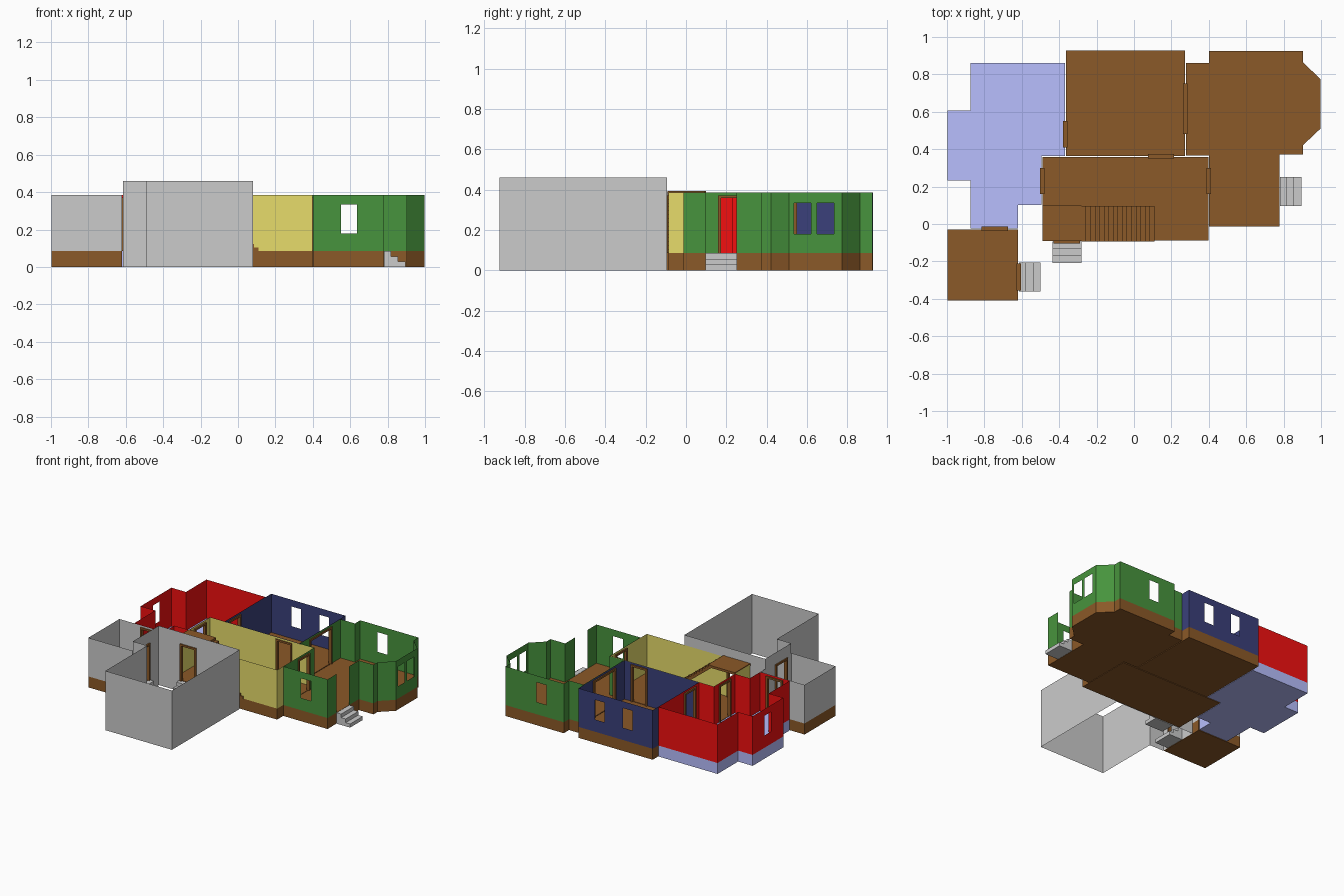
import bpy, bmesh
from mathutils import Vector

if "Cube" in bpy.data.objects:
    bpy.data.objects.remove(bpy.data.objects["Cube"])

FLOOR, TOP, GARAGE_TOP = 0.085, 0.385, 0.46

def mat(name, rgb):
    m = bpy.data.materials.new(name)
    m.diffuse_color = (*rgb, 1)
    m.use_nodes = True
    m.node_tree.nodes["Principled BSDF"].inputs["Base Color"].default_value = m.diffuse_color
    return m

BROWN = mat("brown_wood", (0.26, 0.10, 0.021))
GREEN = mat("green_wall", (0.064, 0.296, 0.047))
NAVY = mat("navy_wall", (0.043, 0.051, 0.197))
RED = mat("red_wall", (0.9, 0.005, 0.005))
LAVENDER = mat("lavender_floor", (0.48, 0.52, 1.0))
YELLOW = mat("yellow_wall", (0.80, 0.72, 0.147))

def finish(name, bm, material):
    me = bpy.data.meshes.new(name)
    bm.to_mesh(me)
    bm.free()
    if material:
        me.materials.append(material)
    ob = bpy.data.objects.new(name, me)
    bpy.context.collection.objects.link(ob)
    return ob

def add_prism(bm, pts, direction):
    """Closed solid: a flat outline swept along a direction."""
    d = Vector(direction)
    f = bm.faces.new([bm.verts.new(p) for p in pts])
    r = bmesh.ops.extrude_face_region(bm, geom=[f], use_keep_orig=True)
    bmesh.ops.translate(bm, verts=[v for v in r["geom"] if isinstance(v, bmesh.types.BMVert)], vec=d)
    bmesh.ops.recalc_face_normals(bm, faces=bm.faces)

def add_box(bm, x0, x1, y0, y1, z0, z1):
    add_prism(bm, [(x0, y0, z0), (x1, y0, z0), (x1, y1, z0), (x0, y1, z0)], (0, 0, z1 - z0))

def inset(poly, d):
    """Shrink a counter-clockwise outline so neighbouring walls do not coincide."""
    out, n = [], len(poly)
    for i in range(n):
        a, b, c = (Vector(poly[(i + k) % n]) for k in (-1, 0, 1))
        u, v = (b - a).normalized(), (c - b).normalized()
        nu, nv = Vector((-u.y, u.x)), Vector((-v.y, v.x))
        out.append(b + (nu + nv) * d / (1 + nu.dot(nv)))
    return out

# Openings cut every wall they cross: x0, x1, y0, y1, z0, z1
openings = []
W0, W1 = 0.18, 0.333
for x0, x1, y in ((0.05, 0.13, 0.925), (-0.19, -0.11, 0.925),
                  (0.55, 0.635, 0.925), (0.55, 0.635, -0.015)):
    openings.append((x0, x1, y - 0.02, y + 0.02, W0, W1))
for y0, y1, x in ((0.535, 0.62, 0.997), (0.65, 0.735, 0.997), (0.38, 0.465, -0.997)):
    openings.append((x - 0.02, x + 0.02, y0, y1, W0, W1))
openings.append((0.76, 0.80, 0.097, 0.25, FLOOR, TOP))  # full-height porch gap

# Door frames: two jambs and a head
def door(name, axis, c, a, b, top=0.372, w=0.014, dep=0.012):
    bm = bmesh.new()
    for s0, s1, z0, z1 in ((a, a + w, FLOOR, top), (b - w, b, FLOOR, top),
                           (a + w, b - w, top - w, top)):
        r = (c - dep, c + dep, s0, s1) if axis == "x" else (s0, s1, c - dep, c + dep)
        add_box(bm, *r, z0, z1)
    finish(name, bm, BROWN)
    r = (c - 0.02, c + 0.02, a, b) if axis == "x" else (a, b, c - 0.02, c + 0.02)
    openings.append((*r, FLOOR, top))

door("door_frame_kitchen_dining", "x", -0.367, 0.41, 0.55)
door("door_frame_dining_living", "x", 0.275, 0.48, 0.75)
door("door_frame_hall_dining", "y", 0.362, 0.075, 0.215)
door("door_frame_hall_kitchen", "x", -0.49, 0.16, 0.30)
door("door_frame_hall_living", "x", 0.40, 0.16, 0.30)
door("door_frame_kitchen_laundry", "y", -0.025, -0.815, -0.675)
door("door_frame_laundry_garage", "x", -0.617, -0.355, -0.21)
door("door_frame_hall_garage", "y", -0.092, -0.43, -0.29)

# Thin walls as quads gridded around the openings
def walls(name, poly, material, z0, z1):
    bm = bmesh.new()
    for p, q in zip(poly, list(poly[1:]) + [poly[0]]):
        p, q = Vector(p), Vector(q)
        d = q - p
        k = 0 if abs(d.x) >= abs(d.y) else 1
        o = 1 - k
        mid = (p[o] + q[o]) / 2
        lo, hi = sorted((p[k], q[k]))
        hits = [h for h in openings if h[2 * o] < mid < h[2 * o + 1]
                and h[2 * k] >= lo and h[2 * k + 1] <= hi]
        ts = sorted({0.0, 1.0} | {(h[2 * k + e] - p[k]) / d[k] for h in hits for e in (0, 1)})
        zs = sorted({z0, z1} | {h[4 + e] for h in hits for e in (0, 1)})
        for t0, t1 in zip(ts, ts[1:]):
            for a, b in zip(zs, zs[1:]):
                s, z = p[k] + d[k] * (t0 + t1) / 2, (a + b) / 2
                if any(h[2 * k] < s < h[2 * k + 1] and h[4] < z < h[5] for h in hits):
                    continue
                m, n = p + d * t0, p + d * t1
                bm.faces.new([bm.verts.new(c) for c in
                              ((*m, a), (*n, a), (*n, b), (*m, b))])
    bmesh.ops.remove_doubles(bm, verts=bm.verts, dist=1e-5)
    finish(name, bm, material)

def rect(x0, x1, y0, y1):
    return [(x0, y0), (x1, y0), (x1, y1), (x0, y1)]

# Rooms: foundation slab plus coloured walls
living = [(0.40, -0.015), (0.78, -0.015), (0.78, 0.37), (0.905, 0.37), (0.905, 0.42),
          (1.0, 0.51), (1.0, 0.775), (0.905, 0.865), (0.905, 0.927), (0.40, 0.927),
          (0.40, 0.862), (0.277, 0.862), (0.277, 0.365), (0.40, 0.365)]
kitchen = [(-0.875, -0.025), (-0.617, -0.025), (-0.617, 0.10), (-0.492, 0.10),
           (-0.492, 0.362), (-0.366, 0.362), (-0.366, 0.862), (-0.875, 0.862),
           (-0.875, 0.61), (-1.0, 0.61), (-1.0, 0.23), (-0.875, 0.23)]
rooms = [
    ("dining", rect(-0.366, 0.275, 0.362, 0.93), NAVY, BROWN),
    ("living", living, GREEN, BROWN),
    ("hall", rect(-0.492, 0.40, -0.09, 0.36), YELLOW, BROWN),
    ("kitchen", kitchen, RED, LAVENDER),
    ("laundry", rect(-1.0, -0.617, -0.412, -0.027), None, BROWN),
]
for name, poly, wall_mat, floor_mat in rooms:
    poly = inset(poly, 0.002)
    bm = bmesh.new()
    add_prism(bm, [(p.x, p.y, 0) for p in poly], (0, 0, FLOOR))
    finish(name + "_floor", bm, floor_mat)
    walls(name + "_walls", poly, wall_mat, FLOOR, TOP)

# Garage: taller walls, no floor
walls("garage_walls", [(0.08, -0.094), (-0.615, -0.094), (-0.615, -0.412), (-0.492, -0.412),
                       (-0.492, -0.925), (0.08, -0.925)], None, 0.0, GARAGE_TOP)

# Outside steps: three stepped blocks leading down along a direction
def steps(name, x, y, dx, dy, width, run=0.115):
    bm = bmesh.new()
    h, r = FLOOR / 3, run / 3
    prof = [(0, 0), (run, 0)]
    for i in range(1, 4):
        prof += [(run - (i - 1) * r, i * h), (run - i * r, i * h)]
    pts = [(x + s * dx, y + s * dy, z) for s, z in prof]
    add_prism(bm, pts, (abs(dy) * width, abs(dx) * width, 0))
    finish(name, bm, None)

steps("porch_steps", 0.78, 0.097, 1, 0, 0.155)
steps("laundry_steps", -0.615, -0.362, 1, 0, 0.155)
steps("garage_steps", -0.437, -0.094, 0, -1, 0.157)

# Indoor staircase rising to the left, with a thin landing
N = 16
run, rise = 0.39 / N, (0.392 - FLOOR) / N
prof = [(0.11, FLOOR)]
for i in range(N):
    x, z = 0.11 - i * run, FLOOR + (i + 1) * rise
    prof += [(x, z), (x - run, z)]
prof += [(-0.28, 0.37), (0.08, FLOOR)]
bm = bmesh.new()
add_prism(bm, [(x, -0.093, z) for x, z in prof], (0, 0.188, 0))
finish("staircase", bm, BROWN)
bm = bmesh.new()
add_box(bm, -0.489, -0.28, -0.091, 0.098, 0.374, 0.392)
finish("stair_landing", bm, BROWN)
